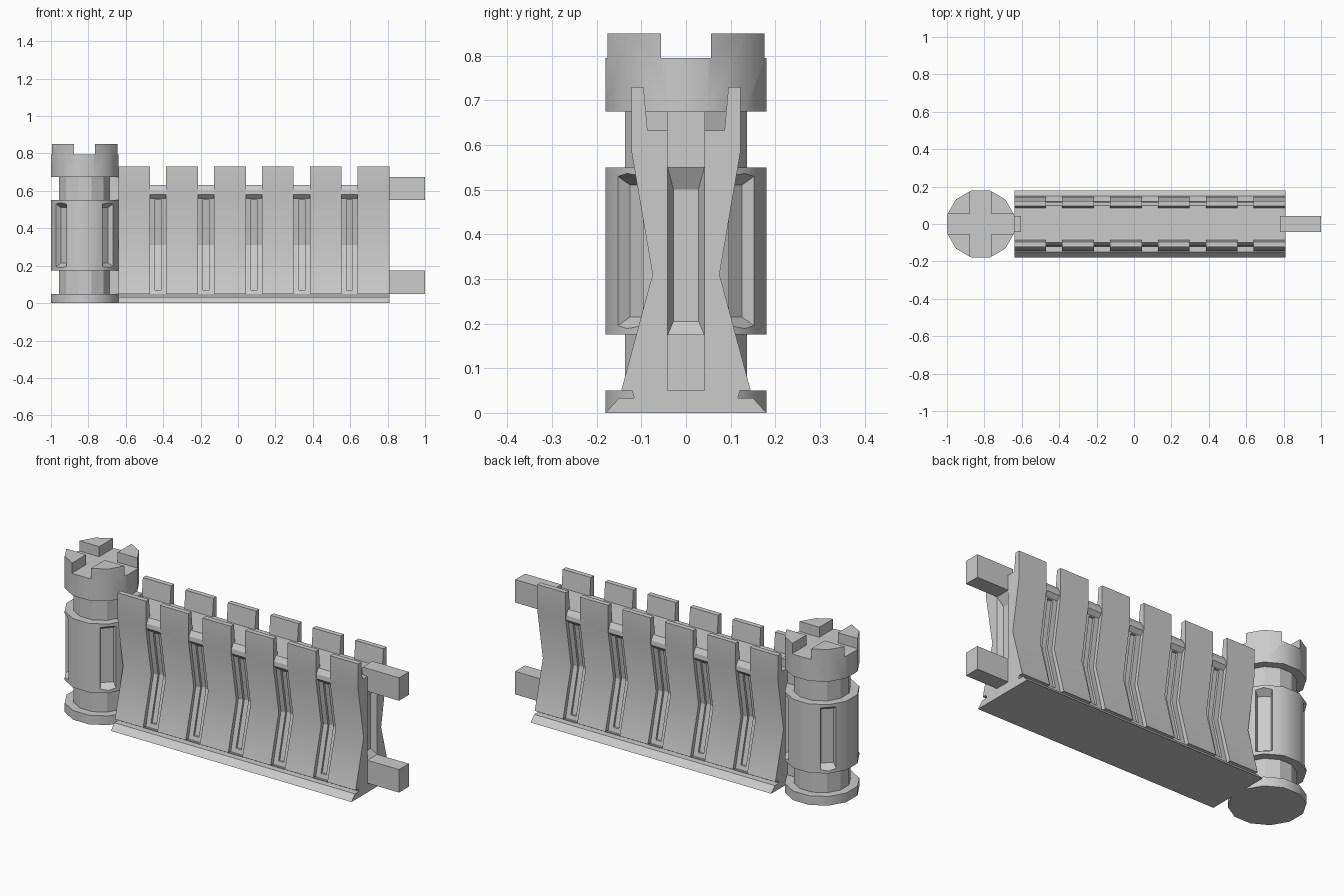
import bpy, bmesh, math
from mathutils import Matrix, Vector

if "Cube" in bpy.data.objects:
    bpy.data.objects.remove(bpy.data.objects["Cube"])

TX = -0.82          # tower axis
X0, X1 = -0.64, 0.81  # wall ends


def finish(name, bm, smooth=None):
    bmesh.ops.recalc_face_normals(bm, faces=bm.faces)
    me = bpy.data.meshes.new(name)
    bm.to_mesh(me)
    bm.free()
    ob = bpy.data.objects.new(name, me)
    bpy.context.collection.objects.link(ob)
    if smooth:
        smooth_by(ob, smooth)
    return ob


def select(ob):
    bpy.ops.object.select_all(action='DESELECT')
    ob.select_set(True)
    bpy.context.view_layer.objects.active = ob


def smooth_by(ob, deg):
    select(ob)
    bpy.ops.object.shade_smooth_by_angle(angle=math.radians(deg))


def add_loft(bm, a, b):
    """Closed solid between two matching loops of points."""
    va = [bm.verts.new(p) for p in a]
    vb = [bm.verts.new(p) for p in b]
    n = len(a)
    bm.faces.new(va[::-1])
    bm.faces.new(vb)
    for i in range(n):
        bm.faces.new((va[i], va[(i + 1) % n], vb[(i + 1) % n], vb[i]))


def add_prism(bm, profile, x0, x1, side=1):
    add_loft(bm, [(x0, y * side, z) for y, z in profile],
             [(x1, y * side, z) for y, z in profile])


def box_profile(hy, z0, z1):
    return [(-hy, z0), (hy, z0), (hy, z1), (-hy, z1)]


def prism(name, profile, x0, x1):
    bm = bmesh.new()
    add_prism(bm, profile, x0, x1)
    return finish(name, bm)


def mirrored(half):
    return half + [(-y, z) for y, z in reversed(half)]


def cut(ob, cutter):
    m = ob.modifiers.new("cut", 'BOOLEAN')
    m.operation = 'DIFFERENCE'
    m.solver = 'EXACT'
    m.object = cutter
    select(ob)
    bpy.ops.object.modifier_apply(modifier=m.name)
    bpy.data.objects.remove(cutter)


def drum(name, apothem, z0, z1, smooth=None):
    """Twelve-sided drum with flats facing the axes."""
    r = apothem / math.cos(math.pi / 12)
    ring = [(TX + r * math.cos(math.radians(15 + 30 * i)),
             r * math.sin(math.radians(15 + 30 * i))) for i in range(12)]
    bm = bmesh.new()
    add_loft(bm, [(x, y, z0) for x, y in ring], [(x, y, z1) for x, y in ring])
    return finish(name, bm, smooth)


# Tower drums and necks
drum("tower_base", 0.18, 0, 0.05, 35)
drum("tower_lower_neck", 0.137, 0.05, 0.175)
body = drum("tower_body", 0.18, 0.175, 0.55)
drum("tower_upper_neck", 0.137, 0.55, 0.675)
crown = drum("tower_crown", 0.18, 0.675, 0.85)

# Four tapered niches on the tower diagonals
bm = bmesh.new()
for i in range(4):
    m = (Matrix.Translation((TX, 0, 0))
         @ Matrix.Rotation(math.radians(45 + 90 * i), 4, 'Z'))
    loops = [[m @ Vector((r, y, z)) for y, z in box_profile(h, z0, z1)]
             for r, h, z0, z1 in ((0.145, 0.032, 0.215, 0.51),
                                  (0.20, 0.046, 0.18, 0.545))]
    add_loft(bm, *loops)
cut(body, finish("niche_cutter", bm))
smooth_by(body, 35)

# Cross-shaped slots leave four merlons on the crown
cut(crown, prism("slot_x", box_profile(0.056, 0.795, 0.9), TX - 0.3, TX + 0.3))
slot = prism("slot_y", box_profile(0.3, 0.795, 0.9), TX - 0.056, TX + 0.056)
cut(crown, slot)
smooth_by(crown, 35)

# Wall foot with bevelled edges
prism("wall_foot", mirrored([(0.18, 0), (0.15, 0.033)]), X0, X1)

# Recessed wall core with a rounded ledge on each side
core = prism("wall_core", mirrored([
    (0.115, 0.03), (0.121, 0.05), (0.056, 0.31), (0.098, 0.56), (0.118, 0.58),
    (0.116, 0.605), (0.1, 0.632)]), X0, X1)

# Six full-height panels per side, ending in merlons
panel = [(0.145, 0.05), (0.075, 0.31), (0.122, 0.585), (0.122, 0.73),
         (0.095, 0.73), (0.085, 0.62), (0.05, 0.31), (0.1, 0.05)]
groove = [(0.2, 0.07), (0.2, 0.555), (0.085, 0.555), (0.044, 0.31), (0.104, 0.07)]
W, STEP = 0.17, 0.256
bm, gm = bmesh.new(), bmesh.new()
for side in (1, -1):
    for i in range(6):
        x = X0 + STEP * i
        add_prism(bm, panel, x, x + W, side)
        if i < 5:
            c = x + (W + STEP) / 2
            add_prism(gm, groove, c - 0.016, c + 0.016, side)
finish("wall_panels", bm, 35)
cut(core, finish("groove_cutter", gm))

# Tapered recess in the wall end
bm = bmesh.new()
for s in (1,):
    add_loft(bm, [(0.78, y, z) for y, z in box_profile(0.028, 0.205, 0.5)],
             [(0.84, y, z) for y, z in box_profile(0.054, 0.145, 0.6)])
cut(core, finish("recess_cutter", bm))

# Connector beams at both ends
for label, z in (("lower", 0.05), ("upper", 0.55)):
    prism(label + "_beam", box_profile(0.042, z, z + 0.125), 0.78, 1.0)
    prism(label + "_tower_link", box_profile(0.042, z, z + 0.125), -0.72, -0.605)
